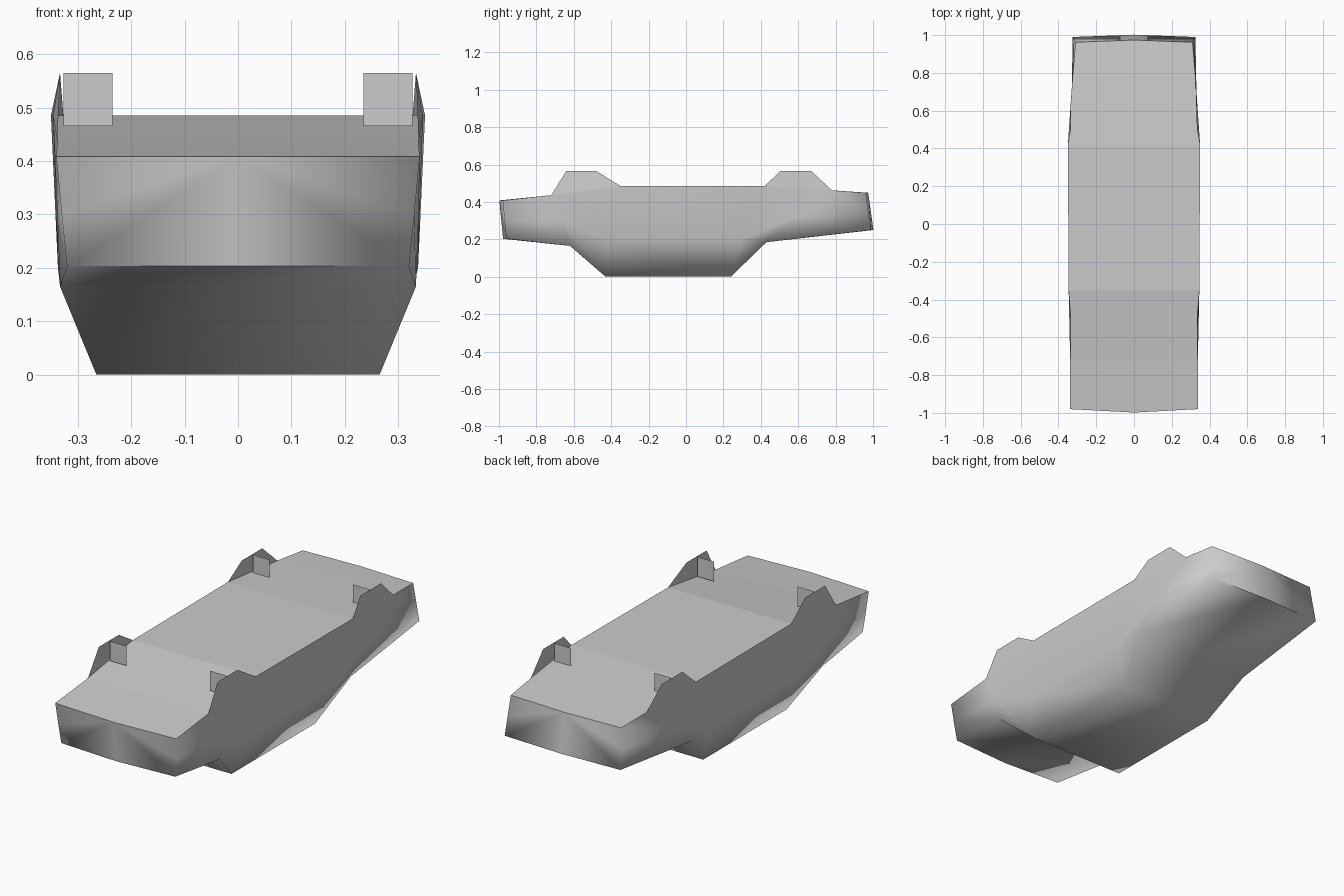
import bpy
import bmesh

cube = bpy.data.objects.get("Cube")
if cube:
    bpy.data.objects.remove(cube, do_unlink=True)

grey = bpy.data.materials.new("light grey")
grey.use_nodes = True
colour = (0.6, 0.6, 0.6, 1)
grey.diffuse_color = colour
grey.node_tree.nodes["Principled BSDF"].inputs["Base Color"].default_value = colour


def finish(name, bm):
    mesh = bpy.data.meshes.new(name)
    bm.to_mesh(mesh)
    bm.free()
    mesh.materials.append(grey)
    obj = bpy.data.objects.new(name, mesh)
    bpy.context.collection.objects.link(obj)
    return obj


def plate(name, points):
    bm = bmesh.new()
    bm.faces.new([bm.verts.new(p) for p in points])
    return finish(name, bm)


# Body stations from front to rear: top edge, side, lower edge, bow at the centre
stations = [
    ((.34, -.98, .408), (.33, -.97, .3), (.32, -.96, .203), -.018),
    ((.338, -.72, .436), (.338, -.66, .3), (.333, -.62, .165), 0),
    ((.346, -.35, .485), (.337, -.42, .2), (.265, -.43, 0), 0),
    ((.35, .42, .485), (.337, .3, .2), (.265, .24, 0), 0),
    ((.325, .78, .462), (.333, .58, .32), (.333, .43, .185), 0),
    ((.31, .962, .449), (.318, .975, .35), (.325, .99, .25), .012),
]


def build_body():
    bm = bmesh.new()
    rings = []
    for top, side, low, bow in stations:
        half = [top, side, low]
        ring = half + [(0, low[1] + bow, low[2])]
        ring += [(-x, y, z) for x, y, z in reversed(half)]
        ring += [(0, top[1] + bow, top[2])]
        rings.append([bm.verts.new(p) for p in ring])
    n = len(rings[0])

    # Rounded hull below, flat deck on top
    for a, b in zip(rings, rings[1:]):
        for i in range(n):
            j = (i + 1) % n
            face = bm.faces.new((a[i], a[j], b[j], b[i]))
            face.smooth = i < n - 2

    # Front and rear faces fan out from the top centre
    for ring in (rings[0], rings[-1]):
        for i in range(n - 2):
            bm.faces.new((ring[-1], ring[i], ring[i + 1])).smooth = True
        for a, b in zip(ring[2:4], ring[3:5]):
            bm.edges.get((a, b)).smooth = False

    # Crisp rim where the deck meets the sides
    for edge in bm.edges:
        if len({f.smooth for f in edge.link_faces}) > 1:
            edge.smooth = False
    bmesh.ops.recalc_face_normals(bm, faces=bm.faces)
    finish("body", bm)


build_body()

# Wheel arch tops: foot, shoulder, shoulder, foot
arches = {
    "front": [(.338, -.72, .436), (.333, -.64, .565), (.333, -.48, .565), (.346, -.35, .485)],
    "rear": [(.35, .42, .485), (.333, .505, .565), (.333, .67, .565), (.325, .78, .462)],
}
for end, points in arches.items():
    middle = (points[1][1] + points[2][1]) / 2
    for side, s in (("left", 1), ("right", -1)):
        # Outer arch, wound so that it faces outward
        outline = [(s * x, y, z) for x, y, z in points]
        plate(f"{end}_{side}_arch", outline[::-s])
        # Upright cross panel inside the arch
        xs = sorted((s * .235, s * .327))
        plate(f"{end}_{side}_cross_panel",
              [(xs[0], middle, .465), (xs[1], middle, .465),
               (xs[1], middle, .565), (xs[0], middle, .565)])
